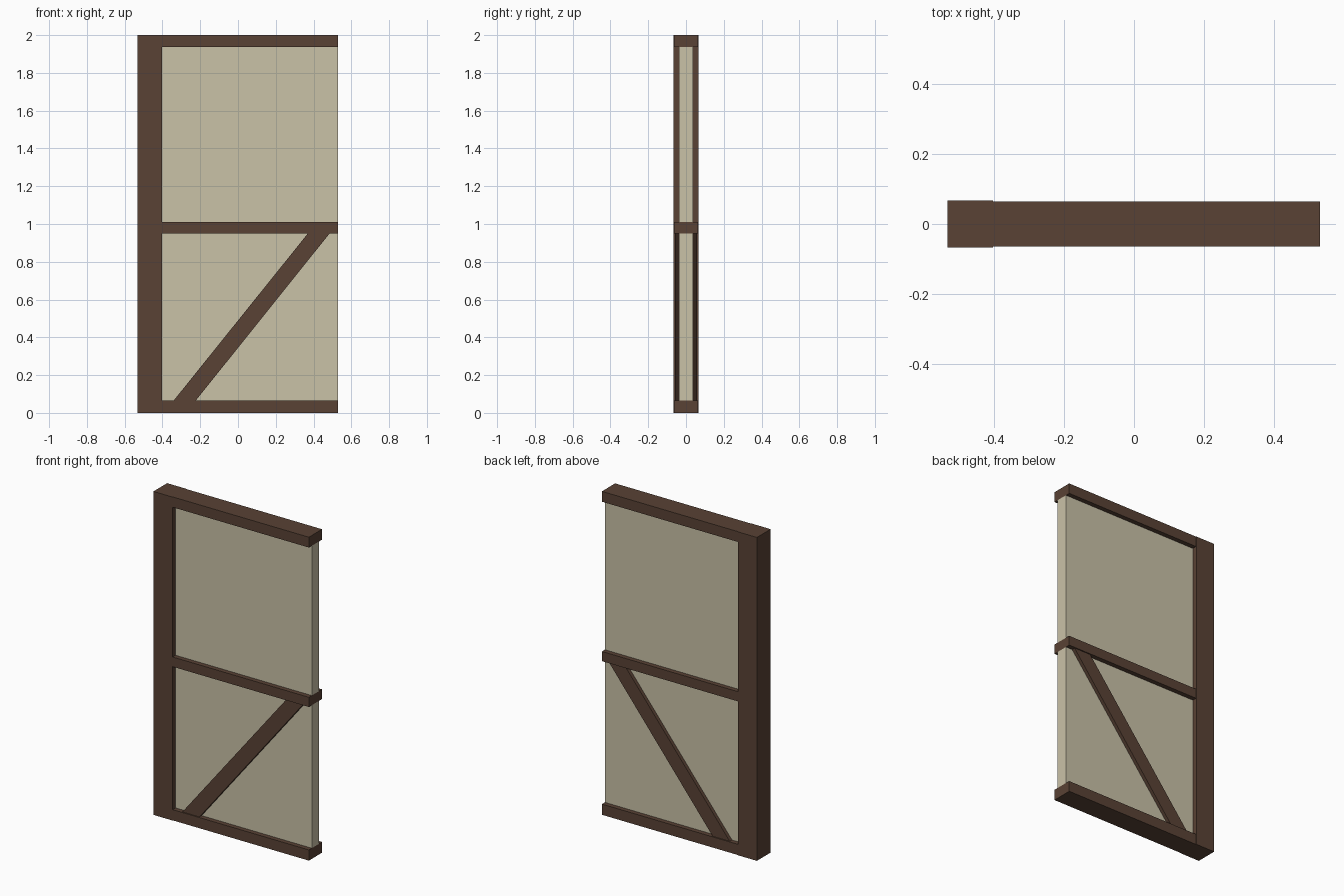
import bpy, bmesh

cube = bpy.data.objects.get("Cube")
if cube:
    bpy.data.objects.remove(cube, do_unlink=True)


def material(name, rgb):
    m = bpy.data.materials.new(name)
    m.use_nodes = True
    m.diffuse_color = (*rgb, 1)
    bsdf = next(n for n in m.node_tree.nodes if n.type == 'BSDF_PRINCIPLED')
    bsdf.inputs["Base Color"].default_value = (*rgb, 1)
    return m


timber = material("dark timber", (0.10, 0.054, 0.035))
plaster = material("cream plaster", (0.59, 0.54, 0.39))


def slab(name, outline, half_depth, mat):
    """Extrude an x-z outline evenly to both sides of y = 0."""
    bm = bmesh.new()
    face = bm.faces.new([bm.verts.new((x, -half_depth, z)) for x, z in outline])
    grown = bmesh.ops.extrude_face_region(bm, geom=[face])
    moved = [v for v in grown["geom"] if isinstance(v, bmesh.types.BMVert)]
    bmesh.ops.translate(bm, vec=(0, 2 * half_depth, 0), verts=moved)
    bmesh.ops.recalc_face_normals(bm, faces=bm.faces)
    mesh = bpy.data.meshes.new(name)
    bm.to_mesh(mesh)
    bm.free()
    mesh.materials.append(mat)
    obj = bpy.data.objects.new(name, mesh)
    bpy.context.scene.collection.objects.link(obj)
    return obj


def board(name, x0, x1, z0, z1, half_depth, mat):
    return slab(name, [(x0, z0), (x1, z0), (x1, z1), (x0, z1)], half_depth, mat)


LEFT, POST, RIGHT = -0.532, -0.402, 0.53
SILL, RAIL_LOW, RAIL_HIGH, HEAD = 0.066, 0.95, 1.01, 1.936

# Upright post on one edge
board("post", LEFT, POST, 0, 2, 0.067, timber)

# Horizontal timbers
for name, z0, z1 in (("sill_beam", 0, SILL), ("middle_rail", RAIL_LOW, RAIL_HIGH),
                     ("head_beam", HEAD, 2)):
    board(name, POST, RIGHT, z0, z1, 0.0645, timber)

# Plaster infill
board("lower_panel", POST, RIGHT, SILL, RAIL_LOW, 0.036, plaster)
board("upper_panel", POST, RIGHT, RAIL_HIGH, HEAD, 0.036, plaster)

# Diagonal brace, showing on both sides
slab("brace", [(-0.34, SILL), (-0.223, SILL), (0.485, RAIL_LOW), (0.37, RAIL_LOW)],
     0.058, timber)
